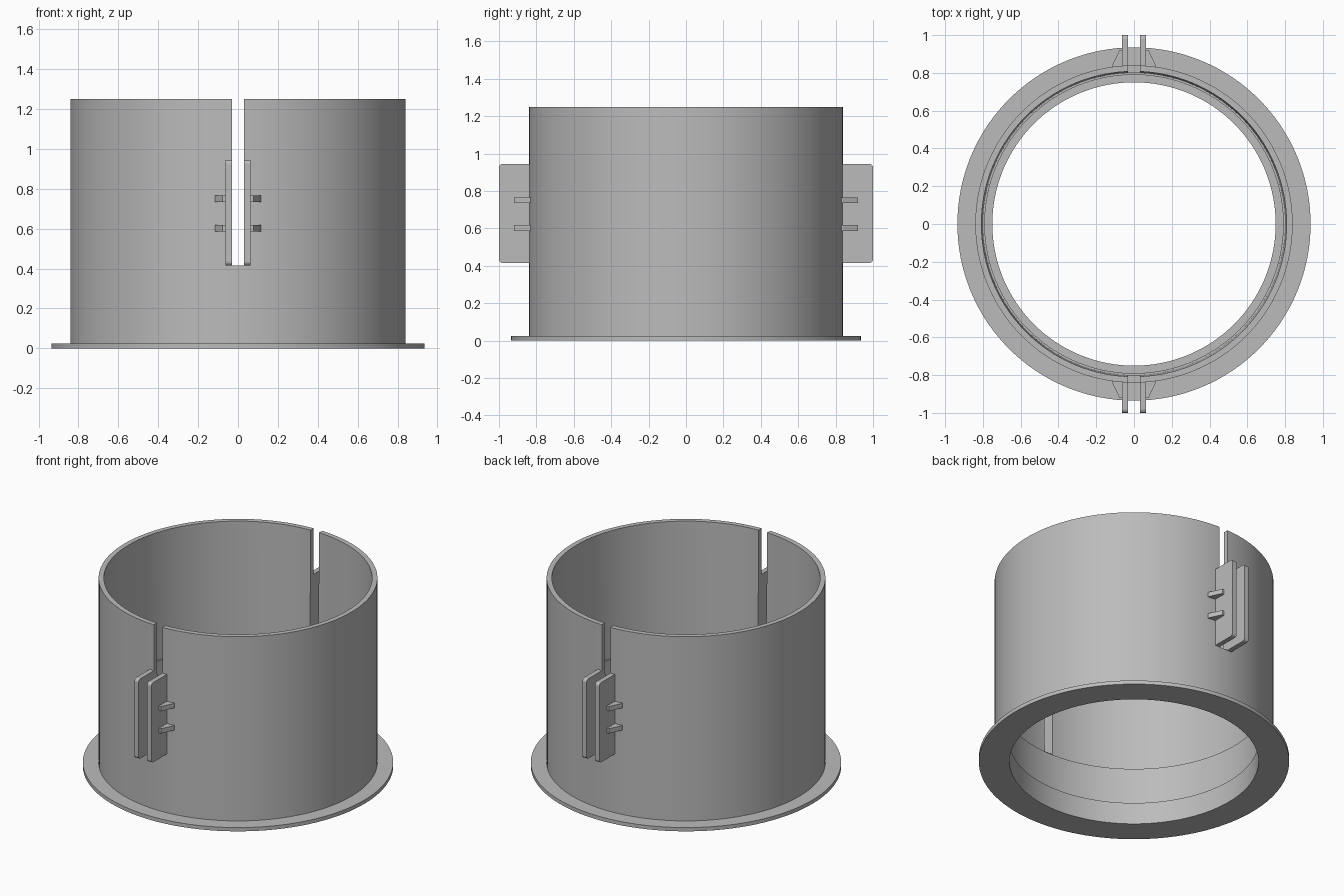
import bpy, bmesh, math
from mathutils import Vector

if "Cube" in bpy.data.objects:
    bpy.data.objects.remove(bpy.data.objects["Cube"])

SEG = 128
SLOT = 0.031       # half width of the slot
LUG = 0.063        # outer x of each lug
Z0, Z1 = 0.415, 0.945

grey = bpy.data.materials.new("mid grey")
grey.diffuse_color = (0.5, 0.5, 0.5, 1)
grey.use_nodes = True
grey.node_tree.nodes["Principled BSDF"].inputs["Base Color"].default_value = grey.diffuse_color


def make_object(name, bm):
    bmesh.ops.recalc_face_normals(bm, faces=bm.faces)
    mesh = bpy.data.meshes.new(name)
    bm.to_mesh(mesh)
    bm.free()
    mesh.materials.append(grey)
    ob = bpy.data.objects.new(name, mesh)
    bpy.context.collection.objects.link(ob)
    return ob


def prism(name, points, offset):
    """Extrude a flat outline (3D points) along offset."""
    bm = bmesh.new()
    face = bm.faces.new([bm.verts.new(p) for p in points])
    ext = bmesh.ops.extrude_face_region(bm, geom=[face], use_keep_orig=True)
    verts = [g for g in ext["geom"] if isinstance(g, bmesh.types.BMVert)]
    bmesh.ops.translate(bm, verts=verts, vec=Vector(offset))
    return make_object(name, bm)


# Flanged sleeve: a closed profile (radius, height) turned round z
profile = [(0.75, 0), (0.935, 0), (0.935, 0.025), (0.84, 0.025), (0.84, 1.25),
           (0.808, 1.25), (0.80, 0.405), (0.79, 0.405), (0.79, 0.145), (0.75, 0.145)]
bm = bmesh.new()
rings = []
for i in range(SEG):
    a = 2 * math.pi * i / SEG
    rings.append([bm.verts.new((r * math.cos(a), r * math.sin(a), z)) for r, z in profile])
for i in range(SEG):
    p, q = rings[i], rings[(i + 1) % SEG]
    for j in range(len(profile)):
        k = (j + 1) % len(profile)
        bm.faces.new((p[j], q[j], q[k], p[k]))
sleeve = make_object("flanged_sleeve", bm)

# Slots front and back, cut by one long box
cutter = prism("slot_cutter", [(-SLOT, -1.2, Z0), (SLOT, -1.2, Z0),
                               (SLOT, -1.2, 1.4), (-SLOT, -1.2, 1.4)], (0, 2.4, 0))
mod = sleeve.modifiers.new("slots", 'BOOLEAN')
mod.operation = 'DIFFERENCE'
mod.solver = 'EXACT'
mod.object = cutter
bpy.context.view_layer.objects.active = sleeve
sleeve.select_set(True)
bpy.ops.object.modifier_apply(modifier=mod.name)
bpy.data.objects.remove(cutter)
bpy.ops.object.shade_smooth_by_angle(angle=math.radians(30))

# Clamp lugs with rounded outer corners, each with two tapered gussets
R = 0.02
corner = [(math.cos(t * math.pi / 8), math.sin(t * math.pi / 8)) for t in range(5)]
for sy, end in ((-1, "front"), (1, "back")):
    for sx, side in ((-1, "left"), (1, "right")):
        outline = [(0.82, Z0)]
        outline += [(1 - R + R * c, Z0 + R - R * s) for c, s in reversed(corner)]
        outline += [(1 - R + R * c, Z1 - R + R * s) for c, s in corner]
        outline += [(0.82, Z1)]
        prism(f"{end}_{side}_lug", [(sx * SLOT, sy * y, z) for y, z in outline],
              (sx * (LUG - SLOT), 0, 0))
        for n, z in enumerate((0.587, 0.735)):
            plan = [(LUG - 0.005, 0.825), (0.115, 0.825), (0.115, 0.84),
                    (0.077, 0.92), (LUG - 0.005, 0.92)]
            prism(f"{end}_{side}_gusset_{n + 1}",
                  [(sx * x, sy * y, z) for x, y in plan], (0, 0, 0.031))
